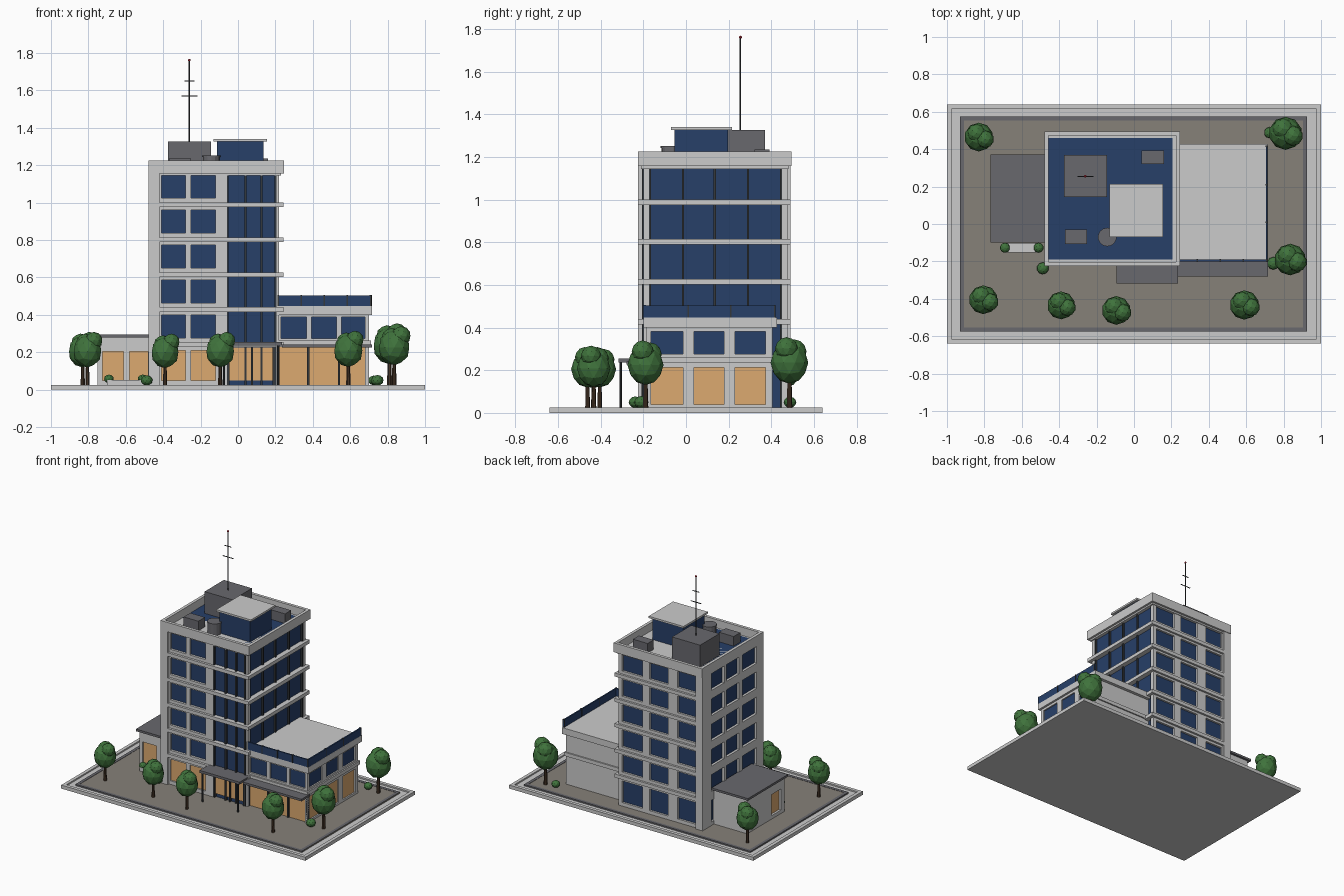
import bpy, bmesh, math
from mathutils import Matrix, Vector

if "Cube" in bpy.data.objects:
    bpy.data.objects.remove(bpy.data.objects["Cube"])


def mat(name, r, g, b):
    m = bpy.data.materials.new(name)
    m.diffuse_color = (r, g, b, 1)
    m.use_nodes = True
    m.node_tree.nodes["Principled BSDF"].inputs["Base Color"].default_value = m.diffuse_color
    return m


GLASS = mat("blue_glass", .02, .05, .14)
SHOP = mat("warm_glass", .72, .40, .16)
LEAF = mat("leaf", .05, .17, .045)
BARK = mat("bark", .06, .035, .02)
PAVE = mat("paving", .24, .22, .19)
DARK = mat("dark_grey", .14, .14, .155)
FRAME = mat("frame", .035, .04, .045)
RED = mat("red", .6, .03, .05)
STONE = None


def finish(name, bm, m=None):
    me = bpy.data.meshes.new(name)
    bm.to_mesh(me)
    bm.free()
    ob = bpy.data.objects.new(name, me)
    bpy.context.collection.objects.link(ob)
    if m:
        me.materials.append(m)
    return ob


def boxes(name, items, m=None):
    """One object from boxes given as (x0, x1, y0, y1, z0, z1)."""
    bm = bmesh.new()
    for x0, x1, y0, y1, z0, z1 in items:
        mx = Matrix.Translation(((x0 + x1) / 2, (y0 + y1) / 2, (z0 + z1) / 2))
        bmesh.ops.create_cube(bm, size=1, matrix=mx @ Matrix.Diagonal((x1 - x0, y1 - y0, z1 - z0, 1)))
    return finish(name, bm, m)


def ring(name, x0, x1, y0, y1, z0, z1, t, m=None):
    return boxes(name, [(x0, x1, y0, y0 + t, z0, z1), (x0, x1, y1 - t, y1, z0, z1),
                        (x0, x0 + t, y0 + t, y1 - t, z0, z1), (x1 - t, x1, y0 + t, y1 - t, z0, z1)], m)


def wall(name, along, a, b, u0, u1, z0, z1, us, zs, m=None):
    """Wall of thickness a..b running along x or y, with openings us by zs."""
    parts, e = [], [u0]
    for p in us:
        e += list(p)
    e.append(u1)
    parts = [(e[i], e[i + 1], z0, z1) for i in range(0, len(e), 2)]
    h = [z0]
    for p in zs:
        h += list(p)
    h.append(z1)
    parts += [(p, q, h[i], h[i + 1]) for p, q in us for i in range(0, len(h), 2)]
    return boxes(name, [(p, q, a, b, r, s) if along == "x" else (a, b, p, q, r, s)
                        for p, q, r, s in parts], m)


def cyl(name, x, y, z0, z1, r, n, m=None, r2=None):
    bm = bmesh.new()
    bmesh.ops.create_cone(bm, cap_ends=True, segments=n, radius1=r, radius2=r if r2 is None else r2,
                          depth=z1 - z0, matrix=Matrix.Translation((x, y, (z0 + z1) / 2)))
    return finish(name, bm, m)


def blobs(name, items, m, sub=2):
    bm = bmesh.new()
    for x, y, z, r, sz in items:
        bmesh.ops.create_icosphere(bm, subdivisions=sub, radius=r,
                                   matrix=Matrix.Translation((x, y, z)) @ Matrix.Diagonal((1, 1, sz, 1)))
    return finish(name, bm, m)


# site: slab, raised kerb, paving and a darker border strip
G = .024
boxes("site_slab", [(-1, 1, -.64, .64, 0, .016)])
ring("site_kerb", -1, 1, -.64, .64, .014, .026, .025)
boxes("plaza", [(-.93, .925, -.575, .575, .014, G)], PAVE)
ring("plaza_border", -.93, .925, -.575, .575, .016, G + .002, .022, DARK)

# tower: glass core, punched walls, floor bands, parapet
ROOF = 1.165
FLOORS = [.24 + .187 * i for i in range(5)]
WZ = [(f + .036, f + .160) for f in FLOORS]
ALLZ = [(.05, .21)] + WZ
boxes("tower_glass_core", [(-.46, .205, -.19, .46, G, ROOF)], GLASS)
FW = [(-.41, -.28), (-.25, -.12)]
wall("tower_front_wall", "x", -.207, -.185, -.42, -.06, G, 1.16, FW, ALLZ)
wall("tower_back_wall", "x", .455, .475, -.42, .22, G, 1.16,
     [(-.41, -.265), (-.185, -.035), (.025, .19)], ALLZ)
wall("tower_left_wall", "y", -.478, -.455, -.224, .49, G, 1.16,
     [(-.145, .02), (.06, .21), (.235, .385)], ALLZ)
boxes("tower_left_piers", [(-.478, -.42, -.224, -.17, G, 1.16), (-.478, -.42, .44, .49, G, 1.16)])
boxes("tower_floor_bands", [(-.42, .243, -.224, .49, f - .012, f + .014) for f in FLOORS])
boxes("tower_corner_columns", [(.203, .22, -.2, -.173, G, 1.16), (.2, .22, .45, .475, G, 1.16)])
boxes("curtain_wall_mullions",
      [(x - .005, x + .005, -.206, -.185, G, 1.16) for x in (-.055, .04, .125, .2)] +
      [(.2, .218, y - .005, y + .005, G, 1.16) for y in (-.168, -.014, .135, .29, .445)], FRAME)
ring("tower_parapet", -.478, .246, -.224, .495, 1.157, 1.226, .022)
boxes("tower_roof_deck", [(-.46, .23, -.21, .48, 1.145, ROOF)])
boxes("tower_shop_windows", [(a, b, -.196, -.188, .05, .21) for a, b in FW] +
      [(-.05, .2, -.198, -.188, .05, .225)], SHOP)
boxes("entrance_door_frames", [(x - .005, x + .005, -.208, -.19, G, .228) for x in (-.05, .075, .19)], FRAME)

# right wing
boxes("wing_shop_glass", [(.21, .69, -.175, .395, G, .24)], SHOP)
boxes("wing_upper_glass", [(.21, .69, -.175, .395, .25, .42)], GLASS)
wall("wing_front_wall", "x", -.188, -.165, .21, .70, .25, .42,
     [(.23, .365), (.393, .527), (.553, .69)], [(.275, .388)])
wall("wing_right_wall", "y", .68, .70, -.188, .405, G, .42,
     [(-.163, -.014), (.037, .178), (.23, .374)], [(.04, .213), (.277, .382)])
boxes("wing_back_wall", [(.206, .70, .385, .405, G, .42)])
boxes("wing_floor_band", [(.21, .71, -.2, .415, .235, .262)])
boxes("wing_roof", [(.21, .716, -.2, .428, .40, .447)])
boxes("wing_glass_parapet", [(.21, .715, -.2, -.19, .447, .503), (.705, .715, -.19, .42, .447, .503)], GLASS)
boxes("wing_parapet_posts", [(x - .004, x + .004, -.202, -.188, .447, .506) for x in (.215, .338, .462, .585, .71)]
      + [(.703, .717, y - .004, y + .004, .447, .506) for y in (.01, .21, .416)], FRAME)
boxes("wing_shop_mullions", [(x - .006, x + .006, -.188, -.17, G, .24) for x in (.215, .376, .54, .694)], FRAME)

# canopies over the entrance and the wing shopfront
boxes("entrance_canopy", [(-.093, .235, -.317, -.19, .236, .254)], DARK)
boxes("wing_canopy", [(.235, .716, -.28, -.18, .226, .242)], DARK)
for x in (-.075, .215):
    cyl("canopy_post", x, -.307, G, .238, .006, 8, FRAME)

# left annex
boxes("annex_glass", [(-.735, -.47, -.07, .34, G, .275)], SHOP)
wall("annex_front_wall", "x", -.08, -.06, -.75, -.47, G, .282, [(-.725, -.612), (-.58, -.48)], [(.05, .205)])
wall("annex_left_wall", "y", -.75, -.73, -.08, .355, G, .282, [(-.04, .07)], [(.05, .205)])
boxes("annex_back_wall", [(-.75, -.47, .335, .355, G, .282)])
boxes("annex_roof", [(-.768, -.47, -.098, .372, .28, .296)], DARK)

# rooftop penthouse and plant
boxes("penthouse_glass", [(-.113, .137, -.055, .197, ROOF, 1.328)], GLASS)
boxes("penthouse_roof", [(-.13, .155, -.07, .215, 1.326, 1.34)])
boxes("lift_plant_room", [(-.375, -.145, .145, .37, ROOF, 1.326)], DARK)
boxes("air_unit_front", [(-.37, -.25, -.107, -.03, ROOF, 1.236)], DARK)
boxes("air_unit_back", [(.04, .16, .322, .392, ROOF, 1.236)], DARK)
cyl("water_tank", -.143, -.07, ROOF, 1.245, .046, 14, DARK)
cyl("water_tank_lid", -.143, -.07, 1.243, 1.253, .05, 14, DARK)

# antenna mast
cyl("antenna_mast", -.26, .255, 1.32, 1.76, .004, 6, FRAME)
boxes("antenna_crossbars", [(-.26 - w, -.26 + w, .2525, .2575, z - .002, z + .002)
                            for z, w in ((1.57, .043), (1.65, .027))], FRAME)
blobs("antenna_beacon", [(-.26, .255, 1.762, .008, 1)], RED, 1)

# trees: trunk with three faceted leaf masses
TREES = [(-.83, .465, 1), (.81, .485, 1.15), (-.805, -.405, 1), (-.39, -.435, .97),
         (-.095, -.462, 1), (.59, -.433, 1.02), (.835, -.19, 1.1)]
for x, y, s in TREES:
    cyl("tree_trunk", x, y, G, .16 * s, .012 * s, 7, BARK, .008 * s)
    blobs("tree_leaves", [(x, y, .205 * s, .077 * s, 1.12),
                          (x + .034 * s, y - .012 * s, .262 * s, .047 * s, 1),
                          (x - .012 * s, y + .02 * s, .25 * s, .05 * s, 1)], LEAF)

# planter and bushes
boxes("planter", [(-.70, -.50, -.152, -.102, G, .052)])
for x, y, z, r in ((-.69, -.127, .058, .027), (-.51, -.127, .058, .027), (-.488, -.237, .05, .032),
                   (.725, .488, .05, .03), (.745, -.21, .05, .034)):
    blobs("bush", [(x, y, z, r, .85)], LEAF)
